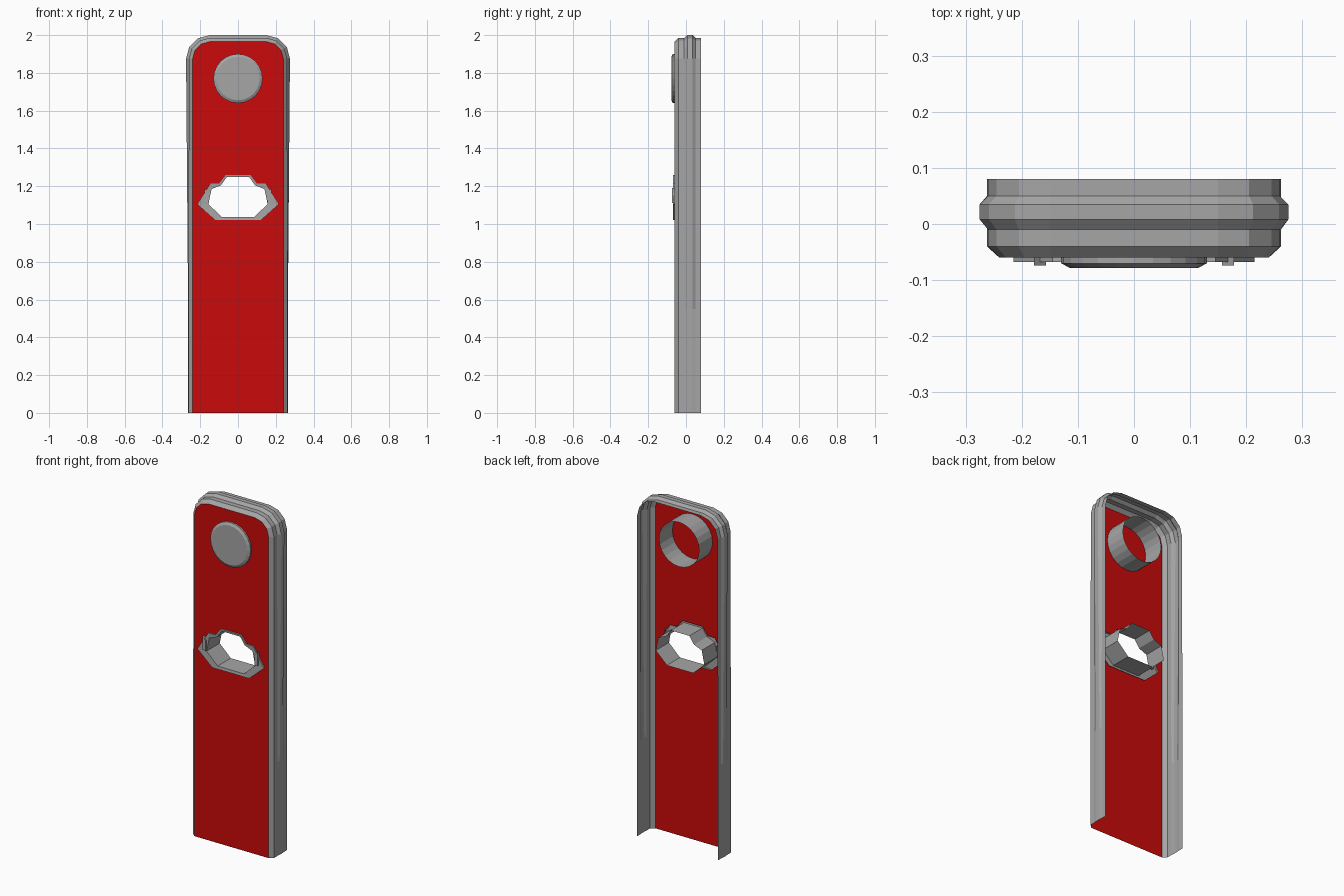
import bpy, bmesh
from math import sin, cos, pi

if "Cube" in bpy.data.objects:
    bpy.data.objects.remove(bpy.data.objects["Cube"])


def material(name, rgb):
    m = bpy.data.materials.new(name)
    m.use_nodes = True
    m.diffuse_color = (*rgb, 1)
    m.node_tree.nodes["Principled BSDF"].inputs["Base Color"].default_value = (*rgb, 1)
    return m


red = material("red", (0.6, 0.003, 0.003))
grey = material("grey", (0.38, 0.38, 0.38))


def finish(name, bm, mat):
    me = bpy.data.meshes.new(name)
    bm.to_mesh(me)
    bm.free()
    me.materials.append(mat)
    ob = bpy.data.objects.new(name, me)
    bpy.context.collection.objects.link(ob)
    return ob


def loft(name, loops, mat, closed=True, cap=False):
    """Bridge matching rows of points into one sheet."""
    bm = bmesh.new()
    rows = [[bm.verts.new(p) for p in loop] for loop in loops]
    n = len(rows[0])
    for a, b in zip(rows, rows[1:]):
        for i in range(n if closed else n - 1):
            j = (i + 1) % n
            bm.faces.new((a[i], a[j], b[j], b[i]))
    if cap:
        bm.faces.new(rows[0])
    bmesh.ops.recalc_face_normals(bm, faces=bm.faces)
    return finish(name, bm, mat)


def at_depth(outline, y):
    return [(x, y, z) for x, z in outline]


def mirrored(half):
    return half + [(-x, z) for x, z in reversed(half)]


# Arch outline: straight legs, rounded upper corners
CX, CZ, RIB_END = 0.15, 1.875, 0.55


def arch(low, high):
    half = [(CX + low, 0), (CX + low, RIB_END)]
    for k in range(4):
        a = k * pi / 6
        half.append((CX + high * cos(a), CZ + high * sin(a)))
    return mirrored(half)


# Casing rim: chamfer, wall and a raised rib that fades out down the legs
profile = [(-0.06, 0.09, 0.09), (-0.04, 0.112, 0.11), (-0.01, 0.112, 0.11),
           (0.008, 0.114, 0.125), (0.035, 0.114, 0.125),
           (0.05, 0.112, 0.11), (0.08, 0.112, 0.11)]
loft("casing_rim", [at_depth(arch(lo, hi), y) for y, lo, hi in profile], grey, closed=False)

# Mouth-shaped opening outlines
outer = mirrored([(0.12, 1.02), (0.215, 1.105), (0.145, 1.215), (0.1, 1.215), (0.065, 1.26)])
inner = mirrored([(0.085, 1.037), (0.157, 1.105), (0.14, 1.185), (0.09, 1.205), (0.06, 1.248)])

# Front panel with the opening cut out
bm = bmesh.new()
for outline in (arch(0.09, 0.09), outer):
    vs = [bm.verts.new(p) for p in at_depth(outline, -0.06)]
    for a, b in zip(vs, vs[1:] + vs[:1]):
        bm.edges.new((a, b))
bmesh.ops.triangle_fill(bm, edges=bm.edges[:], use_beauty=True, normal=(0, -1, 0))
bmesh.ops.dissolve_limit(bm, angle_limit=0.01, verts=bm.verts[:], edges=bm.edges[:])
finish("front_panel", bm, red)

# Opening surround and the tunnel running back from it
loft("opening_surround", [at_depth(outer, -0.058), at_depth(outer, -0.068),
                          at_depth(inner, -0.066), at_depth(inner, 0.055)], grey)

# Small posts at both sides of the opening
for side, label in ((1, "left"), (-1, "right")):
    foot = [(0.157, 1.11), (0.178, 1.11), (0.178, 1.19), (0.157, 1.17)]
    foot = [(side * x, z) for x, z in foot]
    loft(label + "_post", [at_depth(foot, -0.074), at_depth(foot, -0.055)], grey, cap=True)


# Round button with a tube continuing behind the panel
def circle(r, y):
    return [(r * cos(k * pi / 12), y, 1.77 + r * sin(k * pi / 12)) for k in range(24)]


loft("button", [circle(0.115, -0.078), circle(0.13, -0.07), circle(0.13, 0.065)], grey, cap=True)
